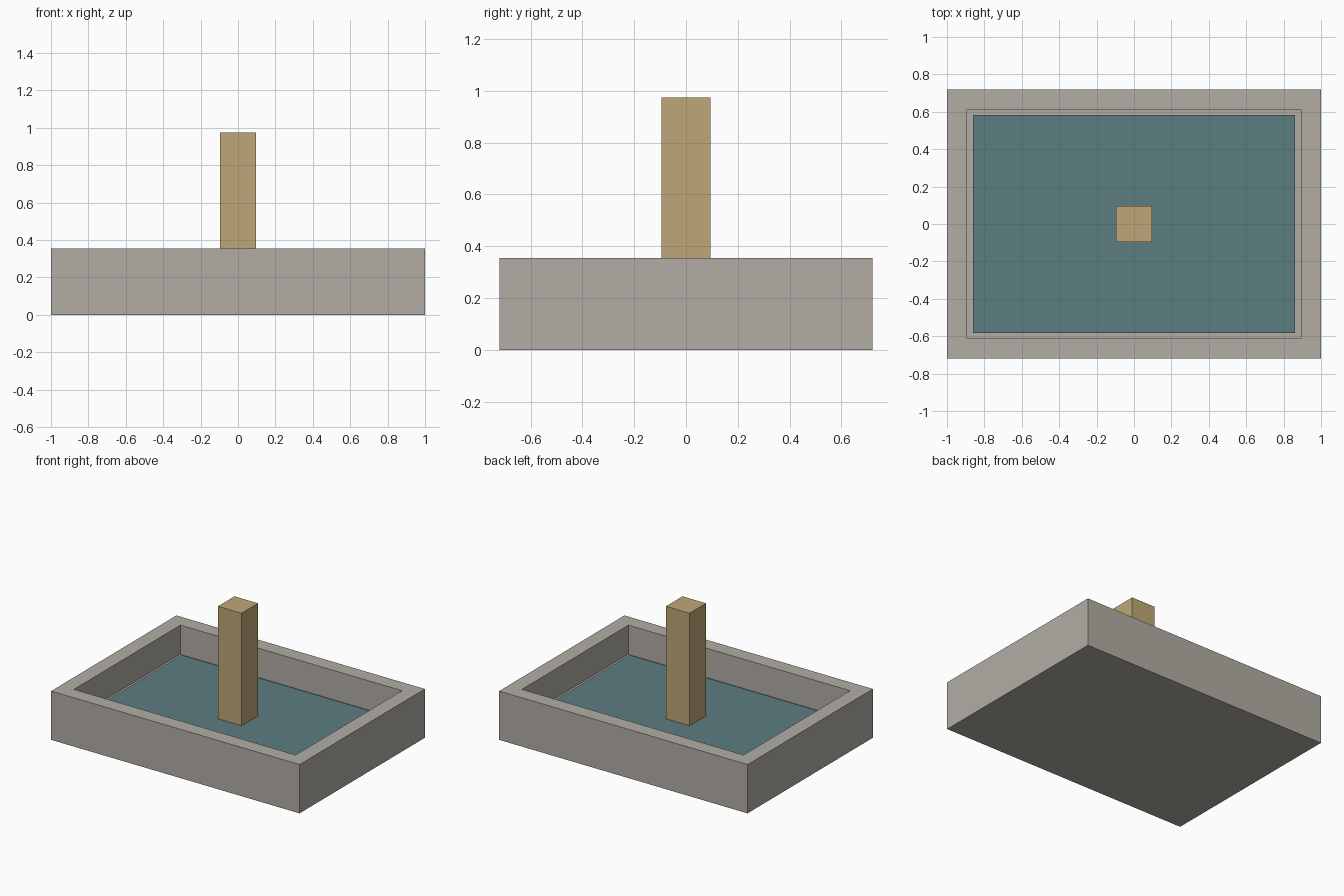
import bpy, bmesh

if "Cube" in bpy.data.objects:
    bpy.data.objects.remove(bpy.data.objects["Cube"])


def srgb(r, g, b):
    f = lambda c: c / 12.92 if c <= 0.04045 else ((c + 0.055) / 1.055) ** 2.4
    return (f(r / 255), f(g / 255), f(b / 255), 1.0)


def material(name, rgb):
    m = bpy.data.materials.new(name)
    m.diffuse_color = srgb(*rgb)
    m.use_nodes = True
    m.node_tree.nodes["Principled BSDF"].inputs["Base Color"].default_value = m.diffuse_color
    return m


def finish(name, bm, mat):
    mesh = bpy.data.meshes.new(name)
    bm.to_mesh(mesh)
    bm.free()
    mesh.materials.append(mat)
    obj = bpy.data.objects.new(name, mesh)
    bpy.context.collection.objects.link(obj)
    return obj


def box_mesh(hx, hy, z0, z1):
    bm = bmesh.new()
    bmesh.ops.create_cube(bm, size=1.0)
    for v in bm.verts:
        v.co = (v.co.x * 2 * hx, v.co.y * 2 * hy, z1 if v.co.z > 0 else z0)
    return bm


stone = material("grey_stone", (178, 174, 165))
water = material("teal_water", (92, 125, 128))
tan = material("tan_stone", (190, 167, 120))

HX, HY, RIM_Z, FLOOR_Z = 1.0, 0.72, 0.355, 0.142
WALL = 0.108

# Basin: solid block, top inset to form the rim, then extruded down to the floor
bm = box_mesh(HX, HY, 0, RIM_Z)
top = max(bm.faces, key=lambda f: f.calc_center_median().z)
bmesh.ops.inset_region(bm, faces=[top], thickness=WALL, use_even_offset=True)
ext = bmesh.ops.extrude_face_region(bm, geom=[top])
for v in ext["geom"]:
    if isinstance(v, bmesh.types.BMVert):
        v.co.z = FLOOR_Z
if top.is_valid:
    bmesh.ops.delete(bm, geom=[top], context='FACES_ONLY')
bmesh.ops.recalc_face_normals(bm, faces=bm.faces[:])
finish("basin", bm, stone)

# Water sheet resting just above the basin floor
finish("water_surface", box_mesh(0.86, 0.582, FLOOR_Z, 0.157), water)

# Central square pillar
finish("pillar", box_mesh(0.095, 0.095, FLOOR_Z, 0.975), tan)
